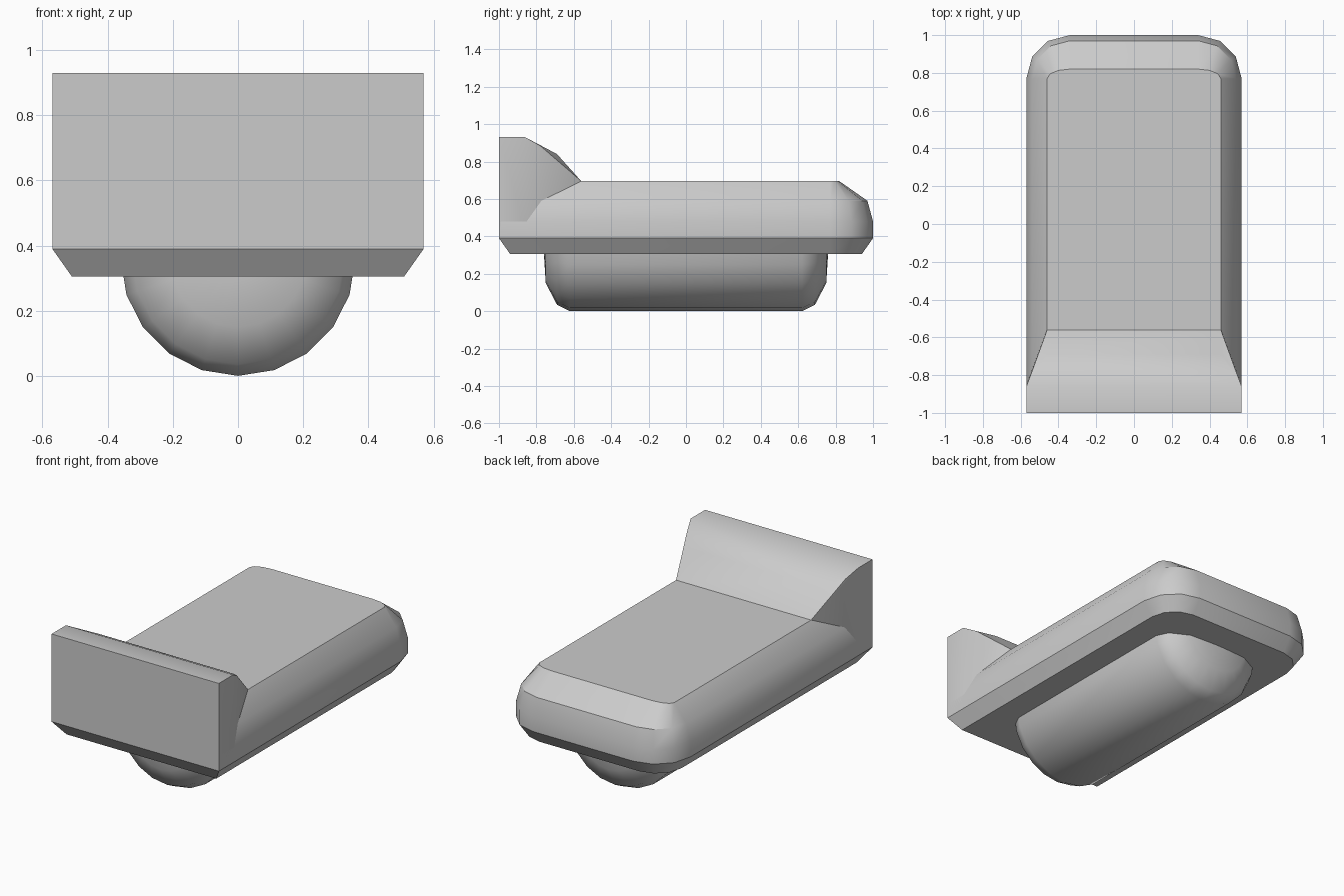
import bpy, bmesh
from math import sin, cos, radians

if "Cube" in bpy.data.objects:
    bpy.data.objects.remove(bpy.data.objects["Cube"])


def finish(name, bm, angle):
    bmesh.ops.recalc_face_normals(bm, faces=bm.faces)
    mesh = bpy.data.meshes.new(name)
    bm.to_mesh(mesh)
    bm.free()
    obj = bpy.data.objects.new(name, mesh)
    bpy.context.collection.objects.link(obj)
    bpy.ops.object.select_all(action='DESELECT')
    obj.select_set(True)
    bpy.context.view_layer.objects.active = obj
    bpy.ops.object.shade_smooth_by_angle(angle=radians(angle))
    return obj


def loft(name, rings, angle):
    """Skin closed rings in order and cap both ends."""
    bm = bmesh.new()
    rows = [[bm.verts.new(p) for p in ring] for ring in rings]
    n = len(rows[0])
    for a, b in zip(rows, rows[1:]):
        for i in range(n):
            j = (i + 1) % n
            bm.faces.new((a[i], a[j], b[j], b[i]))
    bm.faces.new(rows[0])
    bm.faces.new(rows[-1])
    return finish(name, bm, angle)


# Slab: square at the front, rounded rear corners, chamfered underside
def outline(z, rx, ry, front):
    half = [(0.34 + rx * cos(radians(a)), 0.77 + ry * sin(radians(a)))
            for a in (0, 30, 60, 90)]
    right = [(0.34 + rx, front)] + half
    return ([(x, y, z) for x, y in right]
            + [(-x, y, z) for x, y in reversed(right)])


loft("slab", [outline(*level) for level in (
    (0.305, 0.17, 0.17, -0.94),
    (0.39, 0.23, 0.23, -1.0),
    (0.48, 0.23, 0.23, -0.99),
    (0.59, 0.20, 0.20, -0.98),
    (0.695, 0.12, 0.05, -0.97))], 32)

# Raised front wall: sloping back, corners tapering into the slab
bm = bmesh.new()
for s in (-1, 1):
    for x, y, z in ((0.57, -1, 0.39), (0.57, -1, 0.93),
                    (0.57, -0.86, 0.93), (0.57, -0.85, 0.39),
                    (0.54, -0.78, 0.885), (0.54, -0.78, 0.59),
                    (0.46, -0.69, 0.84), (0.46, -0.56, 0.695),
                    (0.40, -0.62, 0.42)):
        bm.verts.new((s * x, y, z))
hull = bmesh.ops.convex_hull(bm, input=bm.verts)
bmesh.ops.delete(bm, geom=list({v for v in hull["geom_interior"]
                               if isinstance(v, bmesh.types.BMVert)}),
                 context='VERTS')
bmesh.ops.dissolve_limit(bm, angle_limit=radians(1),
                         verts=bm.verts, edges=bm.edges)
finish("front_wall", bm, 32)

# Half-round roller below, with domed ends
ends = ((0.05, 0.76), (0.21, 0.75), (0.325, 0.69), (0.36, 0.62))
stations = [(r, -y) for r, y in ends] + [(r, y) for r, y in reversed(ends)]
loft("lower_roller", [[(r * sin(radians(a)), y, 0.36 - r * cos(radians(a)))
                       for a in range(-90, 91, 18)]
                      for r, y in stations], 40)
